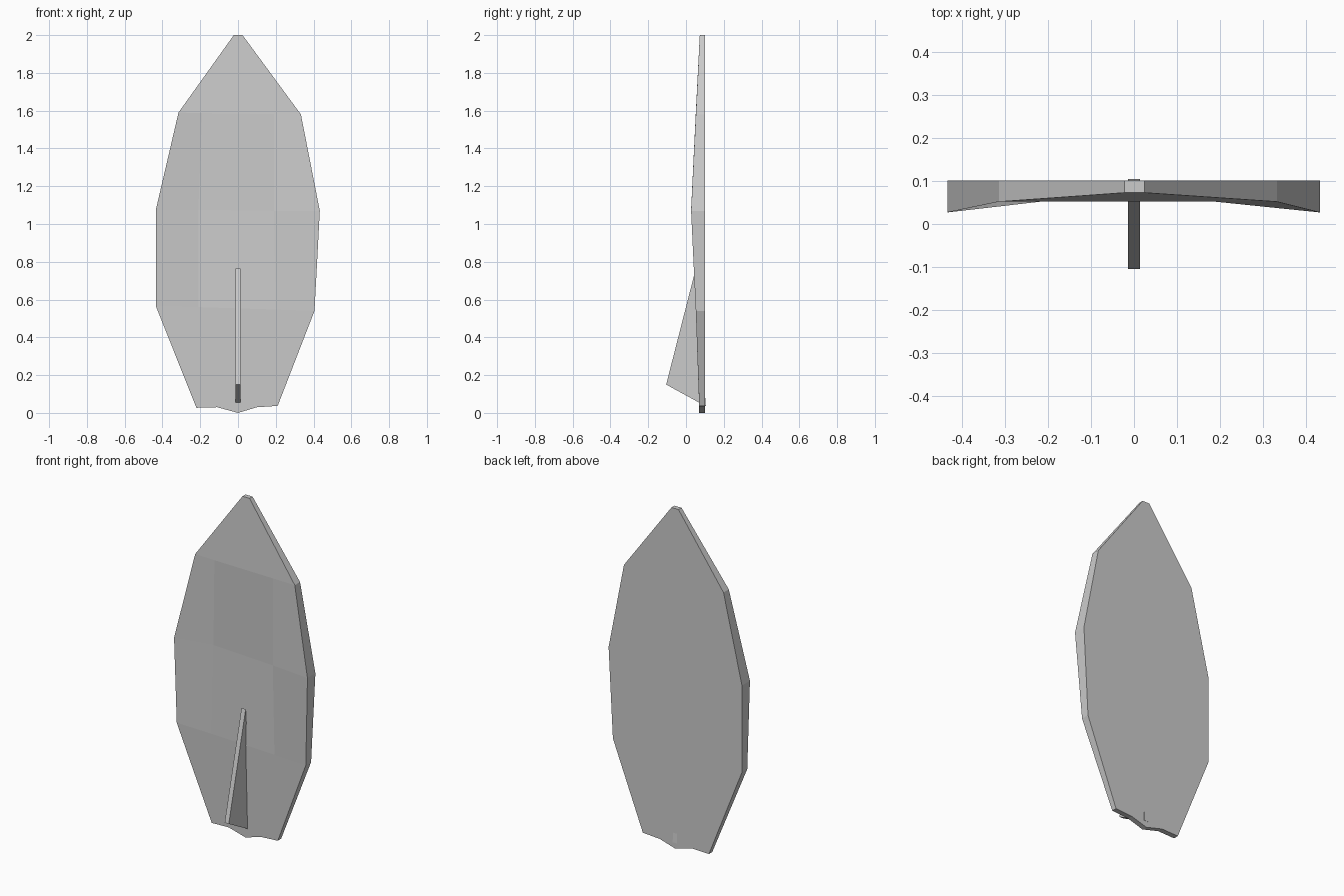
import bpy, bmesh

if "Cube" in bpy.data.objects:
    bpy.data.objects.remove(bpy.data.objects["Cube"])


def make_object(name, bm):
    bmesh.ops.recalc_face_normals(bm, faces=bm.faces)
    mesh = bpy.data.meshes.new(name)
    bm.to_mesh(mesh)
    bm.free()
    obj = bpy.data.objects.new(name, mesh)
    bpy.context.collection.objects.link(obj)
    return obj


# Board: dished front deck in cross rows from tip to tail, (x, y, z)
BACK = 0.101
rows = [
    [(-0.022, 0.073, 2.0), (0.024, 0.073, 2.0)],
    [(-0.315, 0.052, 1.59), (-0.19, 0.052, 1.587), (0.19, 0.052, 1.582), (0.333, 0.052, 1.58)],
    [(-0.435, 0.027, 1.075), (-0.21, 0.072, 1.075), (0.19, 0.052, 1.07), (0.433, 0.027, 1.07)],
    [(-0.435, 0.052, 0.565), (-0.21, 0.053, 0.56), (0.2, 0.053, 0.547), (0.405, 0.052, 0.54)],
    [(-0.22, 0.07, 0.027), (-0.11, 0.07, 0.03), (0, 0.07, 0.0),
     (0.1, 0.07, 0.03), (0.21, 0.07, 0.037)],
]
bm = bmesh.new()
v = [[bm.verts.new(p) for p in row] for row in rows]
bm.faces.new(v[0] + v[1][::-1])
for a, b in zip(v[1:3], v[2:4]):
    for i in range(3):
        bm.faces.new((a[i], a[i + 1], b[i + 1], b[i]))
bm.faces.new(v[3] + v[4][::-1])

# Flat back and rim walls around the outline
outline = v[0] + [r[-1] for r in v[1:4]] + v[4][::-1] + [r[0] for r in v[3:0:-1]]
back = [bm.verts.new((p.co.x, BACK, p.co.z)) for p in outline]
n = len(outline)
for i in range(n):
    j = (i + 1) % n
    bm.faces.new((outline[i], outline[j], back[j], back[i]))
bm.faces.new(back)
make_object("board", bm)

# Fin: thin triangular plate passing through the tail
bm = bmesh.new()
profile = [(-0.105, 0.15), (0.105, 0.035), (0.052, 0.765)]
left, right = [[bm.verts.new((x, y, z)) for y, z in profile] for x in (-0.0135, 0.0135)]
bm.faces.new(left)
bm.faces.new(right)
for i in range(3):
    j = (i + 1) % 3
    bm.faces.new((left[i], left[j], right[j], right[i]))
make_object("fin", bm)
